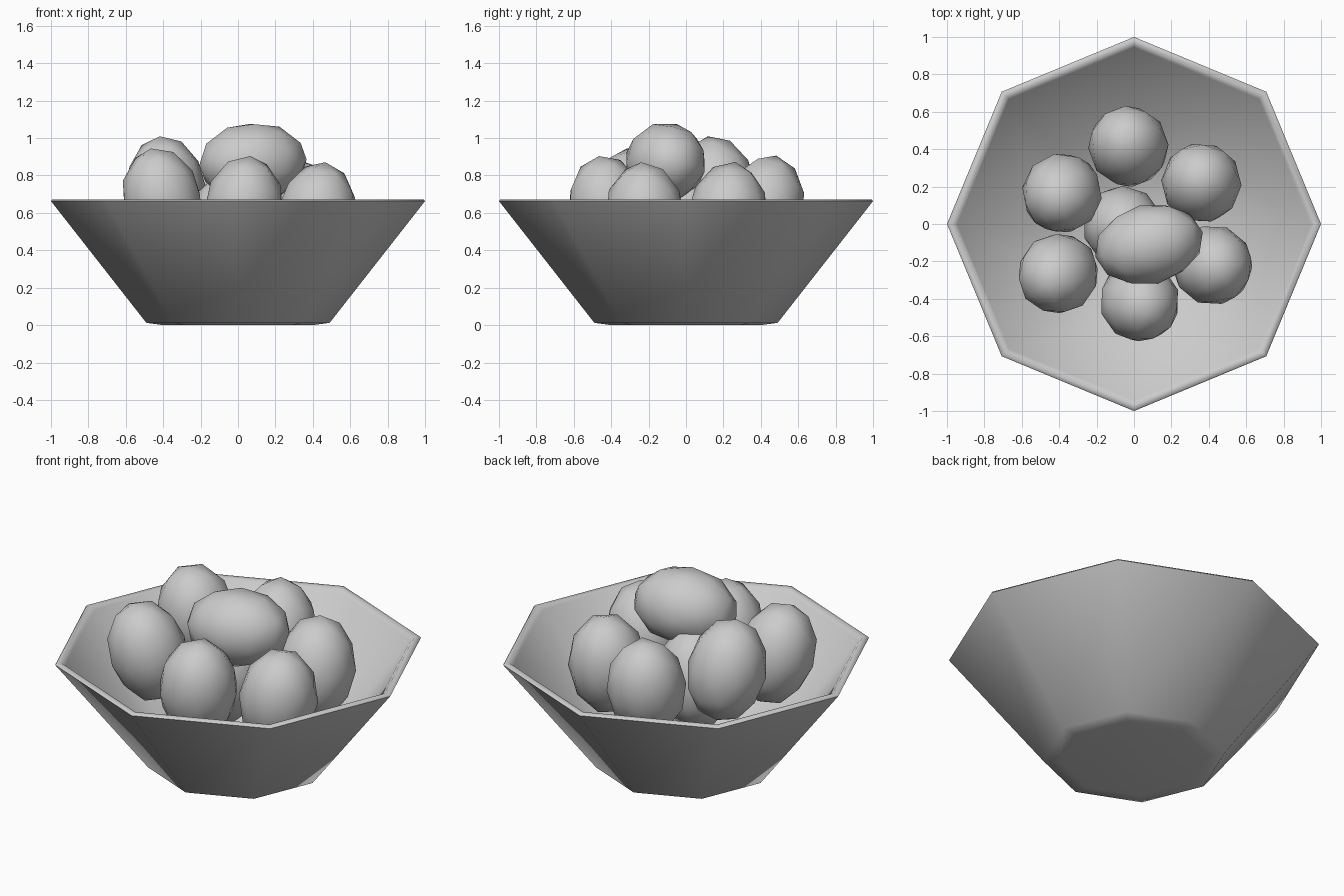
import bpy, bmesh, math
from mathutils import Matrix, Euler

if "Cube" in bpy.data.objects:
    bpy.data.objects.remove(bpy.data.objects["Cube"])


def add_object(name, bm, angle):
    mesh = bpy.data.meshes.new(name)
    bmesh.ops.recalc_face_normals(bm, faces=bm.faces)
    bm.to_mesh(mesh)
    bm.free()
    ob = bpy.data.objects.new(name, mesh)
    bpy.context.collection.objects.link(ob)
    bpy.ops.object.select_all(action='DESELECT')
    bpy.context.view_layer.objects.active = ob
    ob.select_set(True)
    bpy.ops.object.shade_smooth_by_angle(angle=math.radians(angle))
    return ob


# Eight-sided bowl: one profile (radius, height) turned into rings
def make_bowl(profile, sides=8):
    bm = bmesh.new()
    rings = [[bm.verts.new((r * math.cos(math.tau * i / sides),
                            r * math.sin(math.tau * i / sides), z))
              for i in range(sides)] for r, z in profile]
    for a, b in zip(rings, rings[1:]):
        for i in range(sides):
            j = (i + 1) % sides
            bm.faces.new((a[i], a[j], b[j], b[i]))
    # outer base and inner floor
    bm.faces.new(rings[0])
    bm.faces.new(rings[-1])
    return add_object("bowl", bm, 60)


make_bowl([(0.40, 0.0), (0.49, 0.012), (1.0, 0.663), (0.992, 0.672),
           (0.965, 0.672), (0.945, 0.655), (0.47, 0.06)])


# Eggs: stretched low-poly spheres
def make_egg(name, loc, tilt, radius=0.215, half_length=0.295):
    bm = bmesh.new()
    bmesh.ops.create_icosphere(bm, subdivisions=2, radius=1)
    scale = Matrix.Diagonal((radius, radius, half_length, 1))
    rot = Euler([math.radians(t) for t in tilt]).to_matrix().to_4x4()
    bm.transform(Matrix.Translation(loc) @ rot @ scale)
    return add_object(name, bm, 60)


# name, centre, tilt in degrees
eggs = [
    ("egg_top", (0.08, -0.11, 0.87), (0, 87, 13)),
    ("egg_middle", (-0.06, -0.01, 0.53), (5, 5, 0)),
    ("egg_back", (-0.03, 0.415, 0.62), (-14, 0, 20)),
    ("egg_back_left", (-0.385, 0.165, 0.72), (8, -8, 10)),
    ("egg_front_left", (-0.405, -0.265, 0.66), (10, -12, 0)),
    ("egg_front", (0.03, -0.415, 0.615), (12, 0, 35)),
    ("egg_front_right", (0.42, -0.22, 0.58), (6, 8, 15)),
    ("egg_back_right", (0.36, 0.22, 0.58), (-6, 6, 50)),
]
for name, loc, tilt in eggs:
    make_egg(name, loc, tilt)
